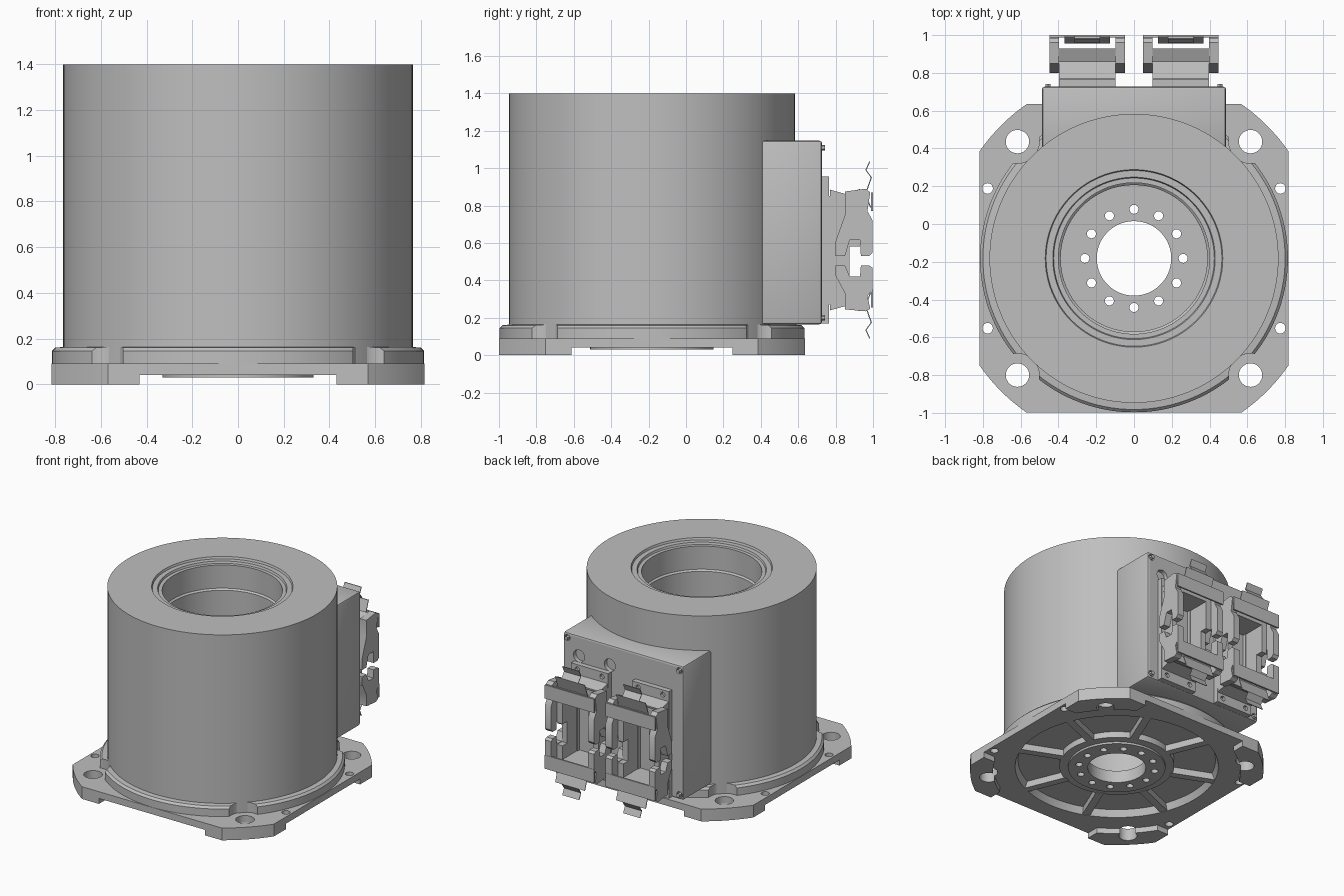
import bpy, bmesh
from math import cos, sin, acos, pi, radians, tau
from mathutils import Matrix, Vector

cube = bpy.data.objects.get("Cube")
if cube:
    bpy.data.objects.remove(cube, do_unlink=True)

CY = -0.182  # motor axis position along y

gray = bpy.data.materials.new("machined gray")
gray.use_nodes = True
gray.diffuse_color = (0.52, 0.52, 0.52, 1)
gray.node_tree.nodes["Principled BSDF"].inputs["Base Color"].default_value = gray.diffuse_color


def finish(name, bm):
    bmesh.ops.recalc_face_normals(bm, faces=bm.faces)
    mesh = bpy.data.meshes.new(name)
    bm.to_mesh(mesh)
    bm.free()
    ob = bpy.data.objects.new(name, mesh)
    ob.data.materials.append(gray)
    bpy.context.collection.objects.link(ob)
    return ob


def lathe(name, profile, steps=96):
    """Closed (radius, z) profile turned about the motor axis."""
    bm = bmesh.new()
    rings = []
    for i in range(steps):
        a = tau * i / steps
        rings.append([bm.verts.new((r * cos(a), CY + r * sin(a), z)) for r, z in profile])
    n = len(profile)
    for i in range(steps):
        p, q = rings[i], rings[(i + 1) % steps]
        for j in range(n):
            k = (j + 1) % n
            bm.faces.new((p[j], q[j], q[k], p[k]))
    return finish(name, bm)


def prism(name, pts, lo, hi, axis="Z"):
    """Outline in (x, y) pulled along z, or in (y, z) pulled along x."""
    place = (lambda a, b, c: (a, b, c)) if axis == "Z" else (lambda a, b, c: (c, a, b))
    bm = bmesh.new()
    base = bm.faces.new([bm.verts.new(place(a, b, lo)) for a, b in pts])
    ext = bmesh.ops.extrude_face_region(bm, geom=[base])["geom"]
    move = Vector(place(0, 0, hi - lo))
    bmesh.ops.translate(bm, vec=move, verts=[v for v in ext if isinstance(v, bmesh.types.BMVert)])
    return finish(name, bm)


def box(name, x, y, z):
    return prism(name, [(x[0], y[0]), (x[1], y[0]), (x[1], y[1]), (x[0], y[1])], z[0], z[1])


def pins(name, centres, r, depth, axis="Z", seg=24):
    """Separate cylinders in one object."""
    turn = {"Z": Matrix(), "Y": Matrix.Rotation(pi / 2, 4, "X"), "X": Matrix.Rotation(pi / 2, 4, "Y")}
    bm = bmesh.new()
    for c in centres:
        bmesh.ops.create_cone(bm, cap_ends=True, segments=seg, radius1=r, radius2=r, depth=depth,
                              matrix=Matrix.Translation(c) @ turn[axis])
    return finish(name, bm)


def apply(ob, mod):
    bpy.context.view_layer.update()
    with bpy.context.temp_override(object=ob, active_object=ob, selected_objects=[ob]):
        bpy.ops.object.modifier_apply(modifier=mod.name)


def cut(ob, cutter):
    cutter.hide_render = True
    mod = ob.modifiers.new("cut", "BOOLEAN")
    mod.operation, mod.solver, mod.object = "DIFFERENCE", "EXACT", cutter
    apply(ob, mod)
    bpy.data.objects.remove(cutter, do_unlink=True)


def bevel(ob, width):
    mod = ob.modifiers.new("bevel", "BEVEL")
    mod.width, mod.segments, mod.limit_method = width, 2, "ANGLE"
    apply(ob, mod)


# Motor housing: outer drum, stepped bore, floor, hub and recessed underside
housing = lathe("motor_housing", [
    (.765, .04), (.765, 1.4), (.47, 1.4), (.465, 1.385), (.43, 1.385), (.425, 1.37),
    (.40, 1.37), (.40, 1.2), (.388, 1.19), (.388, .12), (.197, .12), (.197, .03),
    (.33, .03), (.33, .045), (.39, .045), (.39, .09), (.67, .09), (.69, .04)], 128)
ring12 = [(.26 * cos(tau * i / 12), CY + .26 * sin(tau * i / 12), .08) for i in range(12)]
cut(housing, pins("hub_holes", ring12, .024, .3, seg=16))

# Underside spokes
for i in range(8):
    a = radians(22.5 + 45 * i)
    spoke = box("underside_spoke", (.38, .69), (-.027, .027), (.042, .095))
    spoke.data.transform(Matrix.Translation((0, CY, 0)) @ Matrix.Rotation(a, 4, "Z"))

# Flange plate: square with rounded-off corners, standing on four feet
HALF, R = .817, .995
a0 = acos(HALF / R)
outline = []
for k in range(4):
    for j in range(11):
        a = k * pi / 2 + a0 + (pi / 2 - 2 * a0) * j / 10
        outline.append((R * cos(a), CY + R * sin(a)))
flange = prism("flange_plate", outline, 0, .09)
cut(flange, pins("centre", [(0, CY, 0)], .763, 1, seg=128))
cut(flange, pins("foot_clearance", [(0, CY, -.06)], .84, .2, seg=96))
cut(flange, box("gap_x", (-.43, .43), (-2, 2), (-.2, .04)))
cut(flange, box("gap_y", (-2, 2), (CY - .43, CY + .43), (-.2, .04)))
bolts = [(sx * .617, CY + sy * .618, .05) for sx in (-1, 1) for sy in (-1, 1)]
dowels = [(sx * .775, CY + sy * .37, .05) for sx in (-1, 1) for sy in (-1, 1)]
cut(flange, pins("bolt_holes", bolts, .062, .5, seg=32))
cut(flange, pins("dowel_holes", dowels, .028, .5, seg=20))

# Raised collar with clearances over the bolts
collar = lathe("flange_collar", [(.75, .085), (.815, .085), (.815, .145), (.80, .16), (.75, .165)], 128)
cut(collar, pins("bolt_clearance", [(x, y, .2) for x, y, z in bolts], .115, .24, seg=32))

# Terminal box on the back
case = box("terminal_box", (-.487, .487), (.35, .727), (.165, 1.147))
bevel(case, .014)
cut(case, pins("cable_ports", [(.36, .727, 1.0), (.11, .727, 1.0)], .045, .06, "Y"))
corners = [(sx * .455, .727, z) for sx in (-1, 1) for z in (.2, 1.11)]
cut(case, pins("screw_sockets", corners, .022, .04, "Y", 16))
pins("box_screws", corners, .015, .03, "Y", 6)

# Lever outline as (y, distance from the middle)
LEVER = [(.80, .03), (.80, .11), (.85, .25), (.85, .375), (.96, .39), (.985, .37), (.97, .27),
         (.998, .22), (.998, .05), (.98, .03), (.935, .03), (.93, .115), (.875, .115), (.85, .03)]
# Spring tab centre line as (y, z offset from the end of the lever)
TAB = [(.99, -.10), (.962, -.03), (.994, .06), (.965, .10), (.985, .145)]


def strip(name, line, x, t=.006):
    return prism(name, line + [(y - t, z) for y, z in reversed(line)], x[0], x[1], "X")


# Two identical connectors with latching levers
for cx in (-.247, .247):
    plate = box("connector_base", (cx - .15, cx + .15), (.72, .765), (.17, .955))
    cut(plate, box("base_opening", (cx - .10, cx + .10), (.74, .8), (.32, .79)))
    holes = [(cx + s * .1, .765, z) for s in (-1, 1) for z in (.21, .92)]
    cut(plate, pins("base_holes", holes, .018, .04, "Y", 12))
    shell = box("connector_shell", (cx - .148, cx + .148), (.76, .93), (.27, .85))
    cut(shell, box("shell_opening", (cx - .105, cx + .105), (.7, 1.1), (.32, .79)))
    # Side windows that leave the lever pivots showing
    cut(shell, box("side_notch", (cx - .3, cx + .3), (.875, 1.1), (.42, .58)))

    for up, stretch, pivot in ((1, 1, .565), (-1, .68, .425)):
        def height(d):
            return .5 + up * d * stretch
        end = height(.39)
        for s in (-1, 1):
            lo, hi = sorted((cx + s * .15, cx + s * .2))
            prism("latch_arm", [(y, height(d)) for y, d in LEVER], lo, hi, "X")
            pins("latch_pivot", [(cx + s * .165, .825, pivot)], .024, .07, "X", 16)
        # Curved bridge between the arms
        bridge = [(.77, end - up * .005), (.86, end - up * .03), (.93, end),
                  (.93, end - up * .05), (.86, end - up * .07), (.77, end - up * .05)]
        prism("latch_bridge", bridge, cx - .15, cx + .15, "X")
        line = [(y, end + up * d) for y, d in TAB]
        strip("latch_spring", line[:3], (cx - .12, cx + .12))
        strip("latch_spring_tip", line[2:], (cx - .068, cx + .068))
        # Thin cross strip that carries the spring
        za, zb = sorted((end - up * .02, end - up * .12))
        box("spring_carrier", (cx - .2, cx + .2), (.988, 1.0), (za, zb))

# Smooth the round surfaces, keep edges sharp
for ob in bpy.context.scene.objects:
    ob.select_set(ob.type == "MESH")
bpy.context.view_layer.objects.active = housing
bpy.ops.object.shade_smooth_by_angle(angle=radians(30))
